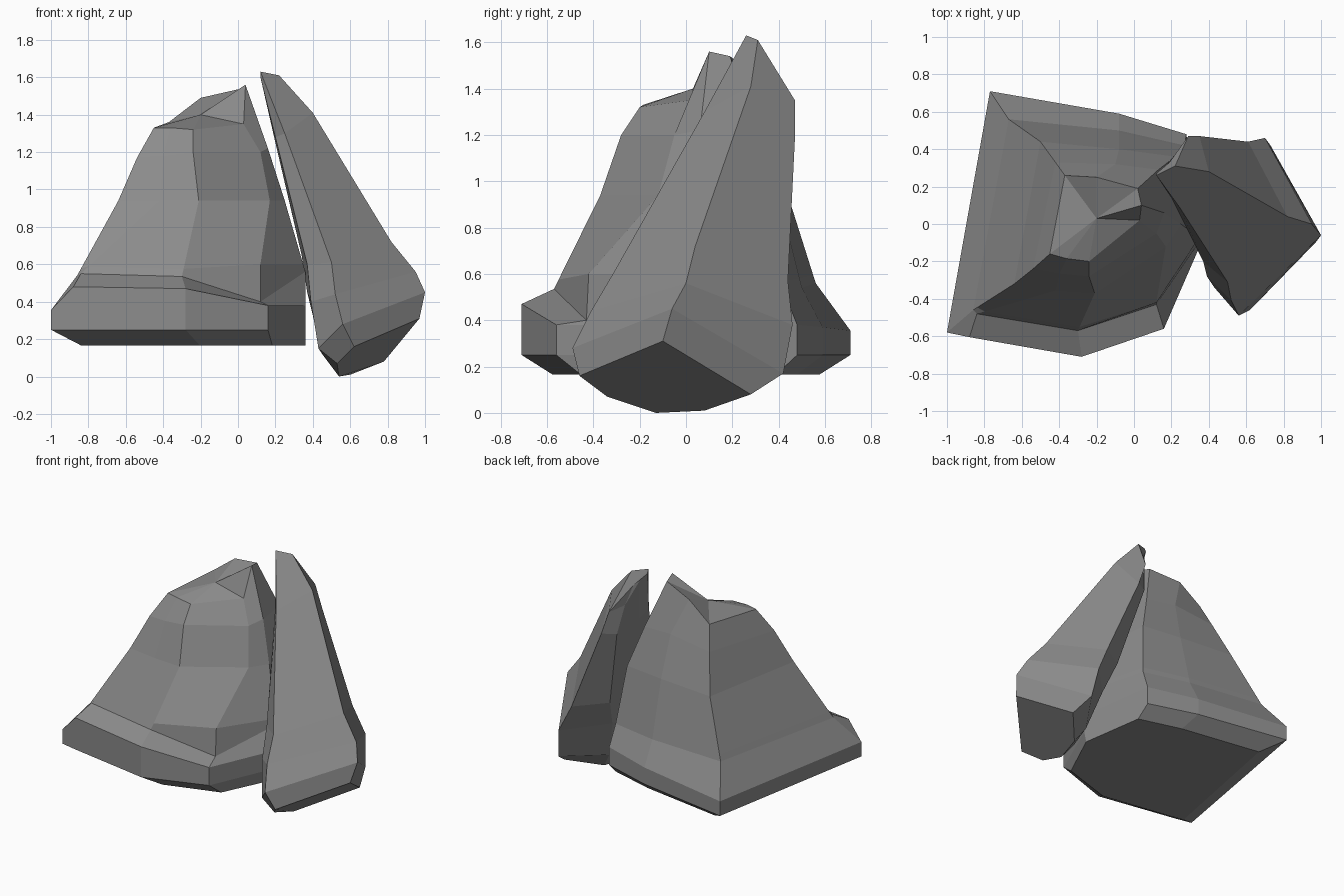
import bpy, bmesh
from mathutils import Vector

# Dark weathered metal
metal = bpy.data.materials.new("worn_metal")
metal.diffuse_color = (.26, .26, .26, 1)


def loft(name, rings, peak=None):
    """Skin matching rings into a closed flat-shaded solid, optionally fanned to a peak."""
    bm = bmesh.new()
    rows = [[bm.verts.new(p) for p in ring] for ring in rings]
    n = len(rows[0])
    for low, high in zip(rows, rows[1:]):
        for i in range(n):
            j = (i + 1) % n
            bm.faces.new((low[i], low[j], high[j], high[i]))
    bm.faces.new(rows[0][::-1])
    if peak:
        tip = bm.verts.new(peak)
        for i in range(n):
            bm.faces.new((rows[-1][i], rows[-1][(i + 1) % n], tip))
    else:
        bm.faces.new(rows[-1])
    bmesh.ops.recalc_face_normals(bm, faces=bm.faces)
    mesh = bpy.data.meshes.new(name)
    bm.to_mesh(mesh)
    bm.free()
    mesh.materials.append(metal)
    obj = bpy.data.objects.new(name, mesh)
    bpy.context.collection.objects.link(obj)
    return obj


# Large fragment: heavy rim, from its widest outline up to the shoulder
outline = [(-1, -.58, .355), (-.88, -.605, .48), (-.28, -.71, .47), (.16, -.56, .38),
           (.36, -.10, .38), (.28, .48, .38), (-.08, .59, .37), (-.77, .71, .355)]
shoulder = [(-.86, -.46, .54), (-.84, -.48, .55), (-.30, -.57, .535), (.12, -.43, .40),
            (.36, -.08, .56), (.27, .42, .53), (-.08, .50, .54), (-.67, .56, .56)]
belly = [(x, y, .25) for x, y, z in outline]
underside = [(.36 + (x - .36) * .88, y * .81, .165) for x, y, z in outline]
loft("broken_bell_rim", [underside, belly, outline, shoulder])

# Large fragment: tapering body with a chipped front panel and crown
waist = [(-.64, -.32, .94), (-.42, -.355, .94), (-.21, -.37, .94), (.17, -.12, .94),
         (.25, .00, .94), (.22, .36, .94), (-.08, .40, .94), (-.50, .44, .94)]
chest = [(-.54, -.24, 1.17), (-.40, -.265, 1.18), (-.24, -.28, 1.20), (.12, -.05, 1.20),
         (.16, .06, 1.22), (.13, .29, 1.22), (-.10, .32, 1.24), (-.42, .33, 1.20)]
crown = [(-.45, -.16, 1.33), (-.36, -.185, 1.33), (-.24, -.20, 1.32), (.03, .02, 1.35),
         (.04, .10, 1.56), (.02, .19, 1.54), (-.20, .25, 1.49), (-.37, .26, 1.36)]
skirt = [Vector(a).lerp(Vector(b), .1) for a, b in zip(shoulder, waist)]
skirt[3] = Vector((.12, -.42, .60))     # foot of the chipped panel
loft("broken_bell_body", [shoulder, skirt, waist, chest, crown], peak=(-.2, .03, 1.4))

# Corner shard: tilted slab described by the rails running from its foot to its tip
outer_front = [(.62, -.46, .16), (.56, -.49, .28), (.52, -.41, .44), (.50, -.31, .61),
               (.25, .08, 1.30), (.12, .26, 1.63)]
outer_ridge = [(.97, -.10, .31), (1, -.06, .45), (.95, 0, .56), (.82, .04, .72),
               (.40, .28, 1.41), (.22, .31, 1.61)]
outer_back = [(.78, .28, .08), (.73, .42, .17), (.70, .46, .38), (.61, .44, .57),
              (.35, .47, 1.18), (.29, .47, 1.35)]
inner_back = [(.60, .08, .01), (.53, .12, .12), (.45, .20, .40), (.40, .30, .60),
              (.26, .42, 1.18), (.23, .37, 1.38)]
inner_mid = [(.54, -.13, 0), (.45, -.10, .12), (.37, -.02, .45), (.34, .05, .65),
             (.20, .25, 1.25), (.16, .30, 1.55)]
inner_front = [(.53, -.34, .07), (.43, -.34, .15), (.39, -.28, .40), (.37, -.20, .60),
               (.20, .14, 1.28), (.12, .27, 1.60)]
rails = (outer_front, outer_ridge, outer_back, inner_back, inner_mid, inner_front)
rings = list(zip(*rails))
tip = sum((Vector(p) for p in rings[-1]), Vector()) / len(rails)
loft("bell_corner_shard", rings, peak=tip)
